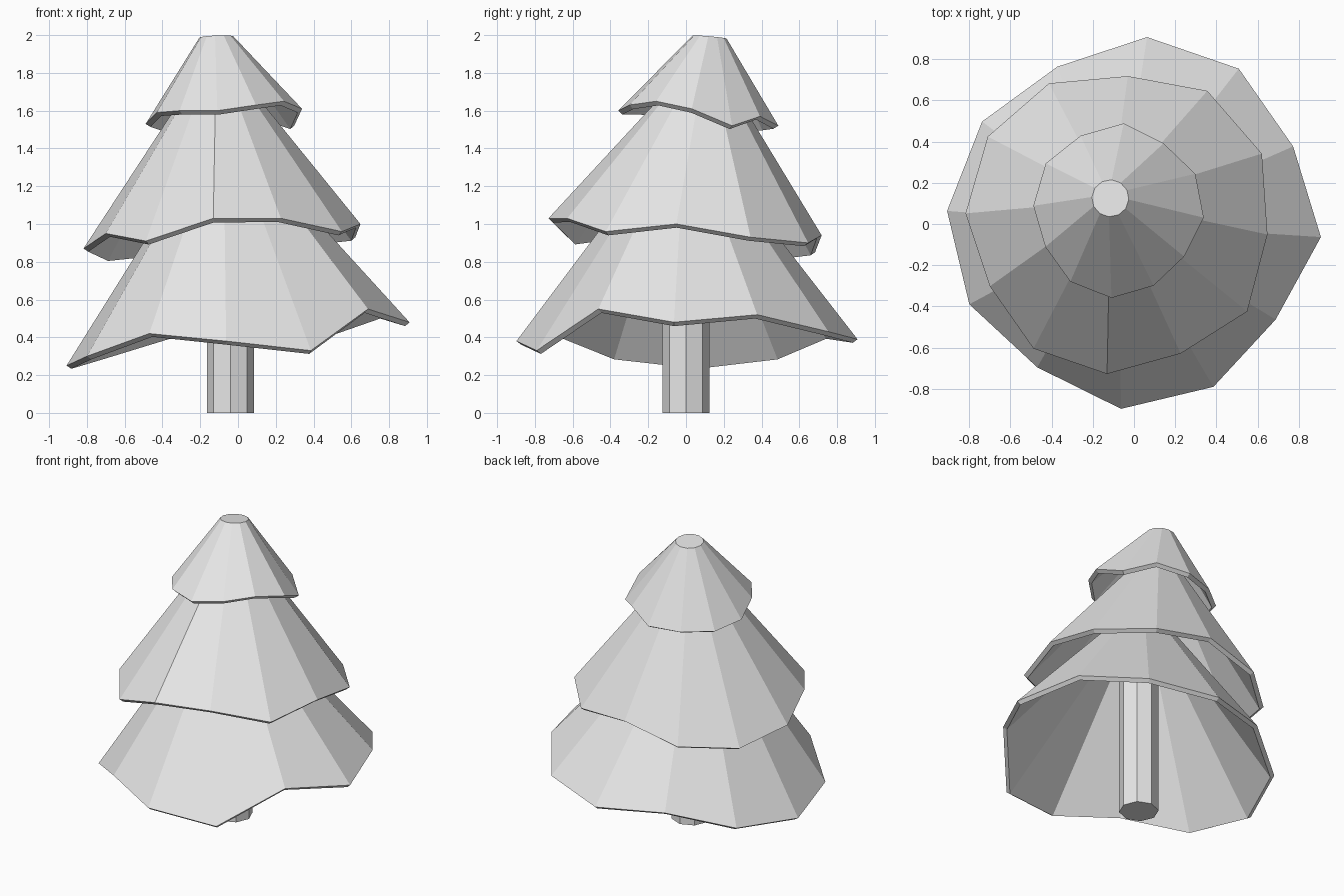
import bpy
import bmesh
from math import cos, sin, radians
from mathutils import Vector

# Remove the default cube if present
default_cube = bpy.data.objects.get("Cube")
if default_cube:
    bpy.data.objects.remove(default_cube, do_unlink=True)

SIDES = 12
START_ANGLE = 86
SHELL_THICKNESS = 0.03
TOP_RADIUS = 0.09


def make_material(name, colour):
    material = bpy.data.materials.new(name)
    material.use_nodes = True
    material.diffuse_color = colour
    shader = material.node_tree.nodes["Principled BSDF"]
    shader.inputs["Base Color"].default_value = colour
    return material


def make_object(name, bm, material):
    bmesh.ops.recalc_face_normals(bm, faces=bm.faces)
    mesh = bpy.data.meshes.new(name)
    bm.to_mesh(mesh)
    bm.free()
    mesh.materials.append(material)
    obj = bpy.data.objects.new(name, mesh)
    bpy.context.collection.objects.link(obj)
    return obj


def around(centre, radius, index):
    """Point at a numbered step around a centre, going clockwise from the back."""
    angle = radians(START_ANGLE - index * 360 / SIDES)
    return Vector(centre) + Vector((radius * cos(angle), radius * sin(angle), 0))


def make_tier(name, rim_centre, radii, heights, top_centre, material):
    """Hollow skirt of branches: ragged open rim, small slightly tilted flat top."""
    bm = bmesh.new()
    rim, top = [], []
    for i, (radius, height) in enumerate(zip(radii, heights)):
        rim_point = around((*rim_centre, height), radius, i)
        rim.append(bm.verts.new(rim_point))
        top_point = around(top_centre, TOP_RADIUS, i)
        offset = top_point - Vector(top_centre)
        top_point.z += 0.04 * offset.x - 0.09 * offset.y
        top.append(bm.verts.new(top_point))
    for i in range(SIDES):
        j = (i + 1) % SIDES
        bm.faces.new((rim[j], rim[i], top[i], top[j]))
    bm.faces.new(top)
    tier = make_object(name, bm, material)
    # Give the skirt its thickness, inwards from the outer surface
    shell = tier.modifiers.new("Shell", "SOLIDIFY")
    shell.thickness = SHELL_THICKNESS
    shell.offset = -1
    shell.use_even_offset = True
    return tier


grey = make_material("light grey", (0.8, 0.8, 0.8, 1))

# Trunk, reaching up inside the lowest skirt
trunk_height = 1.2
trunk_mesh = bmesh.new()
bmesh.ops.create_cone(trunk_mesh, cap_ends=True, segments=8,
                      radius1=0.125, radius2=0.125, depth=trunk_height)
bmesh.ops.translate(trunk_mesh, verts=trunk_mesh.verts,
                    vec=(-0.04, 0, trunk_height / 2))
make_object("trunk", trunk_mesh, grey)

# Three skirts of branches, each leaning a little further to one side
make_tier("lower_branches", (0, 0),
          (.91, .91, .86, .91, .83, .88, .9, .84, .89, .91, .89, .85),
          (.39, .43, .52, .48, .55, .33, .38, .42, .3, .25, .3, .41),
          (-0.07, 0, 1.45), grey)

make_tier("middle_branches", (-0.08, 0),
          (.72, .78, .78, .73, .76, .7, .73, .73, .69, .74, .76, .76),
          (.94, .9, .93, 1, .96, 1.03, 1.03, .91, .95, .87, .82, .85),
          (-0.11, 0.1, 1.82), grey)

make_tier("upper_branches", (-0.08, 0.06),
          (.43, .4, .42, .42, .39, .4, .42, .41, .39, .41, .42, .41),
          (1.52, 1.57, 1.52, 1.61, 1.65, 1.63, 1.6, 1.6, 1.59, 1.53, 1.51, 1.51),
          (-0.115, 0.125, 1.99), grey)
